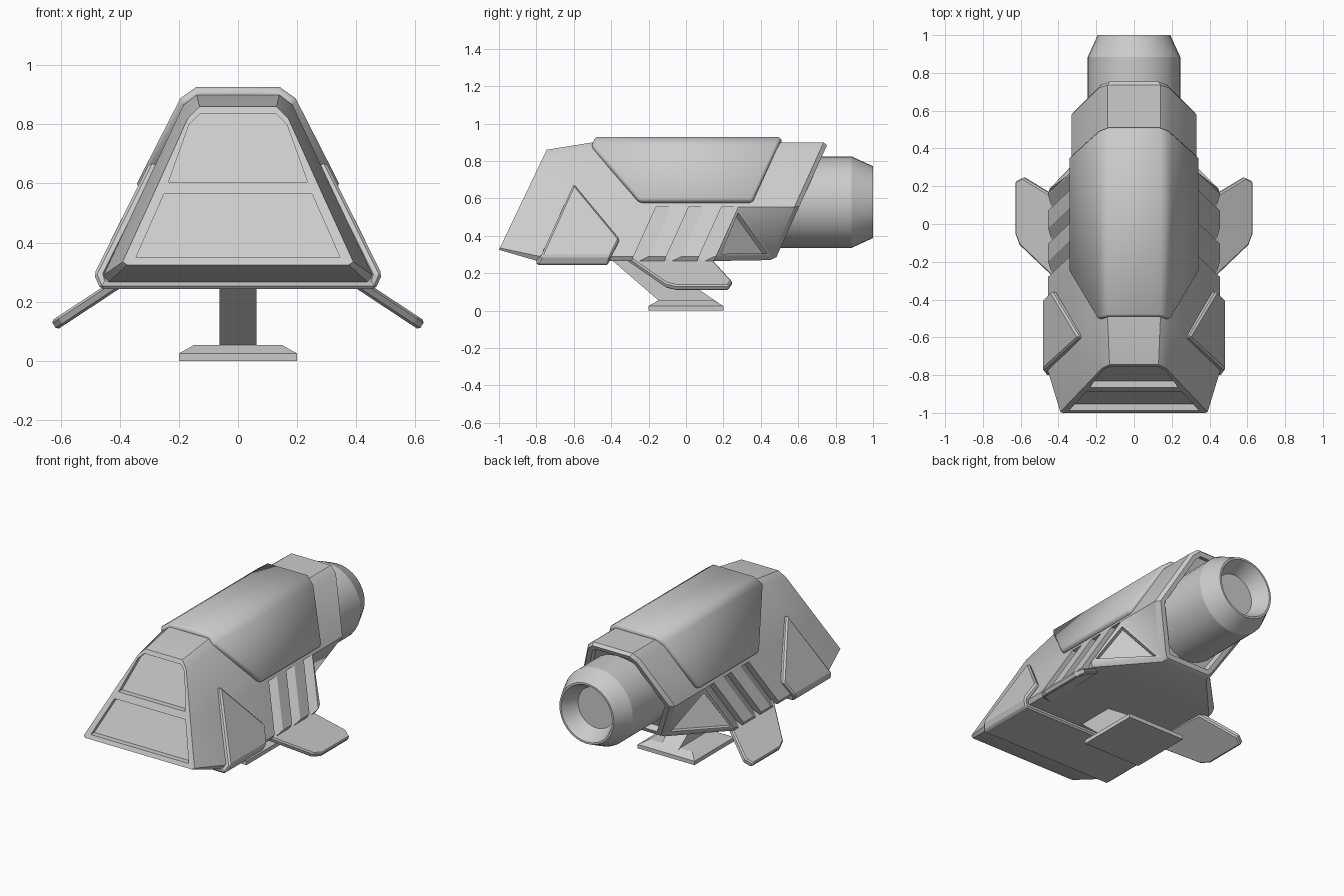
import bpy, bmesh
from math import radians, sin, cos, tau

if "Cube" in bpy.data.objects:
    bpy.data.objects.remove(bpy.data.objects["Cube"])


def finish(bm, name, angle=None):
    me = bpy.data.meshes.new(name)
    bm.to_mesh(me)
    bm.free()
    ob = bpy.data.objects.new(name, me)
    bpy.context.collection.objects.link(ob)
    if angle:
        bpy.ops.object.select_all(action='DESELECT')
        ob.select_set(True)
        bpy.context.view_layer.objects.active = ob
        bpy.ops.object.shade_smooth_by_angle(angle=radians(angle))
    return ob


def loft(bm, rings):
    """Closed skin through rings of equal point count, capped at both ends."""
    rows = [[bm.verts.new(p) for p in r] for r in rings]
    n = len(rows[0])
    quads = [[bm.faces.new((a[i], a[(i + 1) % n], b[(i + 1) % n], b[i]))
              for i in range(n)] for a, b in zip(rows, rows[1:])]
    caps = [bm.faces.new(rows[0]), bm.faces.new(rows[-1])]
    bmesh.ops.recalc_face_normals(bm, faces=bm.faces[:])
    return rows, quads, caps


def recess(bm, faces, border, depth):
    bmesh.ops.inset_individual(bm, faces=faces, thickness=border, depth=0)
    bmesh.ops.inset_individual(bm, faces=faces, thickness=0.004, depth=-depth)


def both(half):
    return half + [(-p[0], *p[1:]) for p in reversed(half)]


def plate(name, pts, faces, thick, bevel=0.01, outward=(0, 0, 0.55), angle=None):
    """Mirrored armour sheet, thickened inwards and with chamfered edges."""
    bm = bmesh.new()
    vs = [bm.verts.new(p) for p in pts + [(-x, y, z) for x, y, z in pts]]
    n = len(pts)
    for f in faces:
        bm.faces.new([vs[i] for i in f])
        bm.faces.new([vs[i + n] for i in f])
    bmesh.ops.remove_doubles(bm, verts=bm.verts[:], dist=1e-4)
    bm.normal_update()
    for f in bm.faces:
        c = f.calc_center_median()
        if f.normal.x * (c.x - outward[0]) + f.normal.z * (c.z - outward[2]) < 0:
            f.normal_flip()
    ob = finish(bm, name, angle)
    s = ob.modifiers.new("thickness", 'SOLIDIFY')
    s.thickness, s.offset, s.use_even_offset = thick, -1, True
    b = ob.modifiers.new("chamfer", 'BEVEL')
    b.width, b.segments, b.limit_method = bevel, 1, 'ANGLE'
    b.angle_limit = radians(50)
    return ob


# Hull: slanted hexagonal sections from nose to stern
def section(half, y0, z0, slope):
    return both([(x, y0 + slope * (z - z0), z) for x, z in half])


nose = [(.13, .86), (.17, .82), (.283, .57), (.39, .335), (.375, .325)]
mid = [(.14, .9), (.185, .865), (.33, .555), (.455, .29), (.44, .265)]
stern = mid[:3] + [(.185, .29), (.165, .27)]
rim = [(x * .93, .58 + (z - .58) * .95) for x, z in stern]
bm = bmesh.new()
rows, quads, caps = loft(bm, [
    section(nose, -1, .325, .477),
    section(mid, -.8, .25, .47),
    section(mid, .28, .555, .453),
    section(stern, .58, .555, .452),
    section(rim, .605, .555, .452)])
recess(bm, [caps[1]], .03, .04)

# Triangular stern panels under the overhang
panels = []
for q, a, b in ((quads[2][2], 2, 3), (quads[2][6], 7, 6)):
    p1, p4, p3 = rows[2][a], rows[3][b], rows[2][b]
    bmesh.utils.face_split(q, p1, p4)
    panels += [f for f in p1.link_faces if p4 in f.verts and p3 in f.verts]
recess(bm, panels, .032, .03)
hull = finish(bm, "hull", 30)

# Cutters: two nose windows and three slanted gills per side
bm = bmesh.new()
for half in ([(.13, .835), (.165, .8), (.235, .605)], [(.25, .565), (.345, .35)]):
    loft(bm, [section(half, -1 + d, .325, .477) for d in (-.1, .035)])
for side in (1, -1):
    for y in (-.16, .015, .19):
        rings = []
        for z in (.555, .24):
            x = .185 + (.865 - z) * .4696
            s = y + (z - .555) * .453
            rings.append([(side * (x - .055), s, z), (side * (x + .05), s, z),
                          (side * (x + .05), s + .082, z), (side * x, s + .082, z)])
        loft(bm, rings)
cutter = finish(bm, "recess_cutter")
cutter.hide_render = True
cutter.hide_set(True)
cut = hull.modifiers.new("recesses", 'BOOLEAN')
cut.object, cut.operation, cut.solver = cutter, 'DIFFERENCE', 'EXACT'

# Roof armour
plate("roof_armour",
      [(0, -.49, .927), (.14, -.49, .927), (.195, -.505, .888), (.347, -.25, .59),
       (0, .51, .927), (.14, .51, .927), (.195, .49, .888), (.347, .355, .59)],
      [(0, 1, 5, 4), (1, 2, 6, 5), (2, 3, 7, 6)], .045, .012, angle=40)

# Cheek armour wrapping under the nose
plate("cheek_armour",
      [(.294, -.6, .68), (.441, -.355, .385), (.487, -.4, .292), (.487, -.775, .292),
       (.465, -.415, .243), (.465, -.8, .243), (0, -.415, .243), (0, -.8, .243)],
      [(0, 1, 2, 3), (3, 2, 4, 5), (5, 4, 6, 7)], .035, .01)

# Side fins
plan = [(.38, -.33), (.61, -.11), (.632, -.05), (.632, .225), (.59, .245), (.4, .13)]
plate("side_fins", [(x, y, .135 + (.632 - x) * .66) for x, y in plan],
      [tuple(range(6))], .036, .008, outward=(0, 0, -.6))

# Engine nozzle
bm = bmesh.new()
loft(bm, [[(r * cos(tau * i / 32), y, .58 + r * sin(tau * i / 32)) for i in range(32)]
          for r, y in ((.245, .45), (.245, .885), (.192, 1), (.18, 1), (.13, .9))])
finish(bm, "engine_nozzle", 20)

# Landing foot and raked strut
bm = bmesh.new()
loft(bm, [[(-r, -r, z), (r, -r, z), (r, r, z), (-r, r, z)]
          for r, z in ((.2, 0), (.2, .025), (.15, .053))])
finish(bm, "landing_foot")
bm = bmesh.new()
loft(bm, [[(x, -.42, .29), (x, -.13, .04), (x, .175, .04), (x, -.19, .29)]
          for x in (-.063, .063)])
finish(bm, "landing_strut")
